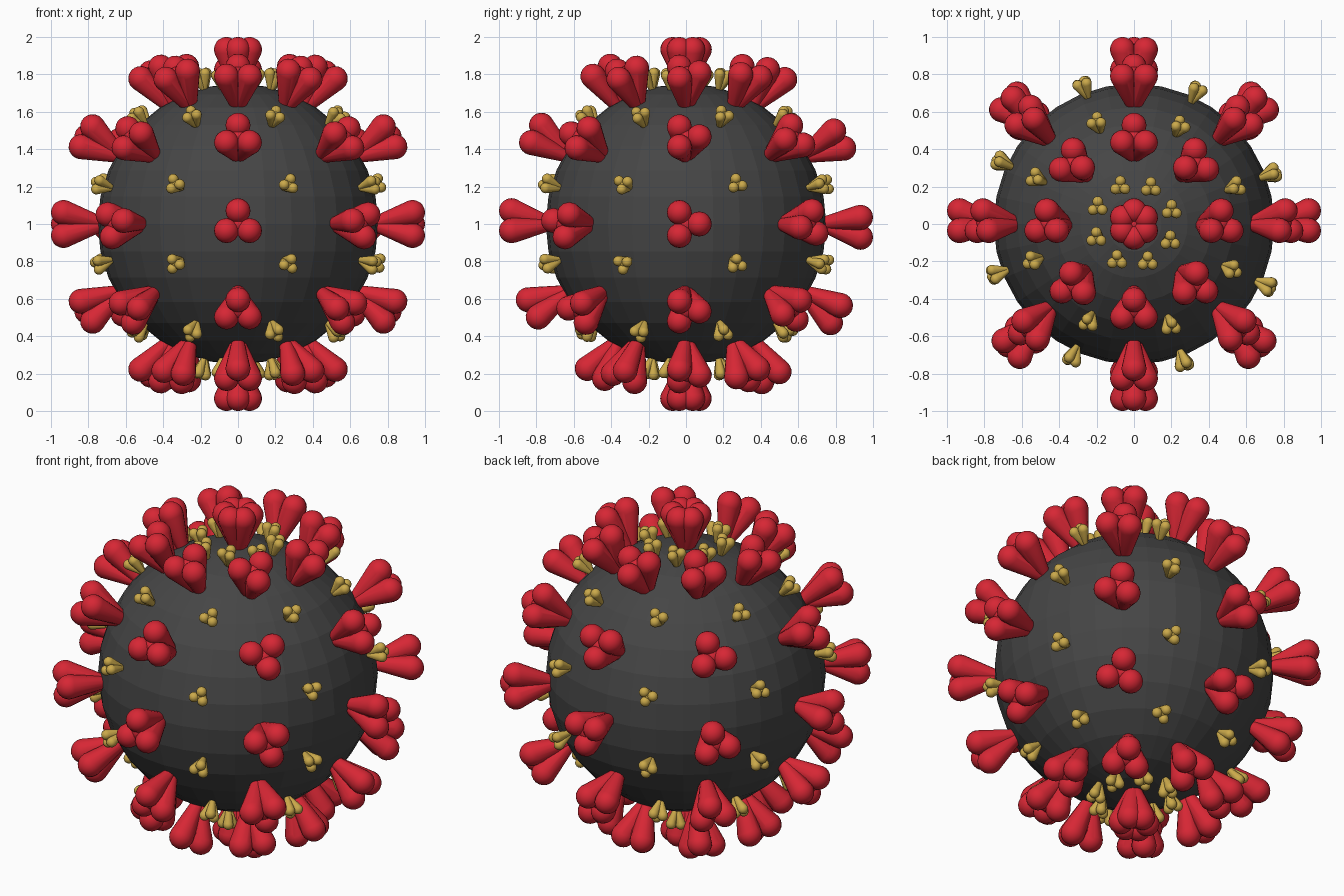
import bpy, bmesh, math
from mathutils import Vector, Matrix, Quaternion

if "Cube" in bpy.data.objects:
    bpy.data.objects.remove(bpy.data.objects["Cube"])

CENTRE = Vector((0, 0, 1))


def material(name, rgb):
    m = bpy.data.materials.new(name)
    m.diffuse_color = (*rgb, 1)
    m.use_nodes = True
    m.node_tree.nodes["Principled BSDF"].inputs["Base Color"].default_value = m.diffuse_color
    return m


def hull_part(bm, balls):
    """Convex hull around a few balls given as (centre, radius)."""
    tmp = bmesh.new()
    for c, r in balls:
        bmesh.ops.create_uvsphere(tmp, u_segments=16, v_segments=10, radius=r,
                                  matrix=Matrix.Translation(c))
    pts = [v.co.copy() for v in tmp.verts]
    tmp.free()
    verts = [bm.verts.new(p) for p in pts]
    res = bmesh.ops.convex_hull(bm, input=verts)
    loose = [v for v in verts if v.is_valid and not v.link_faces]
    bmesh.ops.delete(bm, geom=loose, context='VERTS')


def spike_mesh(name, mat):
    """Three-lobed club along +z, narrow foot at the origin."""
    bm = bmesh.new()
    foot = (Vector((0, 0, 0)), 0.03)
    for k in range(3):
        a = math.radians(90 + 120 * k)
        tip = Vector((0.071 * math.cos(a), 0.071 * math.sin(a), 0.223))
        hull_part(bm, [foot, (tip, 0.067)])
    hull_part(bm, [foot, (Vector((0, 0, 0.19)), 0.065)])
    me = bpy.data.meshes.new(name)
    bm.to_mesh(me)
    bm.free()
    me.materials.append(mat)
    me.shade_smooth()
    return me


def place(name, me, lat, lon, radius, scale=1.0, twist=0.0):
    la, lo = math.radians(lat), math.radians(lon)
    n = Vector((math.cos(la) * math.cos(lo), math.cos(la) * math.sin(lo), math.sin(la)))
    if lat == -90:
        q = Quaternion((1, 0, 0), math.pi)
    else:
        q = Vector((0, 0, 1)).rotation_difference(n)
    q = q @ Quaternion((0, 0, 1), math.radians(twist))
    ob = bpy.data.objects.new(name, me)
    ob.matrix_world = Matrix.LocRotScale(CENTRE + n * radius, q, Vector((scale,) * 3))
    bpy.context.collection.objects.link(ob)


# Faceted core
bpy.ops.mesh.primitive_uv_sphere_add(segments=32, ring_count=16, radius=0.75, location=CENTRE)
core = bpy.context.object
core.name = "core"
core.data.materials.append(material("dark_grey", (0.06, 0.06, 0.06)))

# Large red spikes: five rings of eight plus doubled pole spikes
red = spike_mesh("large_spike", material("red", (0.68, 0.02, 0.035)))
for lat in (-60, -30, 0, 30, 60):
    for k in range(8):
        place("large_spike", red, lat, 45 * k, 0.71)
for lat in (-90, 90):
    for twist in (0, 60):
        place("pole_spike", red, lat, 0, 0.71, twist=twist)

# Small gold spikes between the large ones
gold = spike_mesh("small_spike", material("gold", (0.6, 0.4, 0.07)))
for lat in (-75, -45, -15, 15, 45, 75):
    for k in range(8):
        place("small_spike", gold, lat, 20 + 45 * k, 0.735, scale=0.42)
